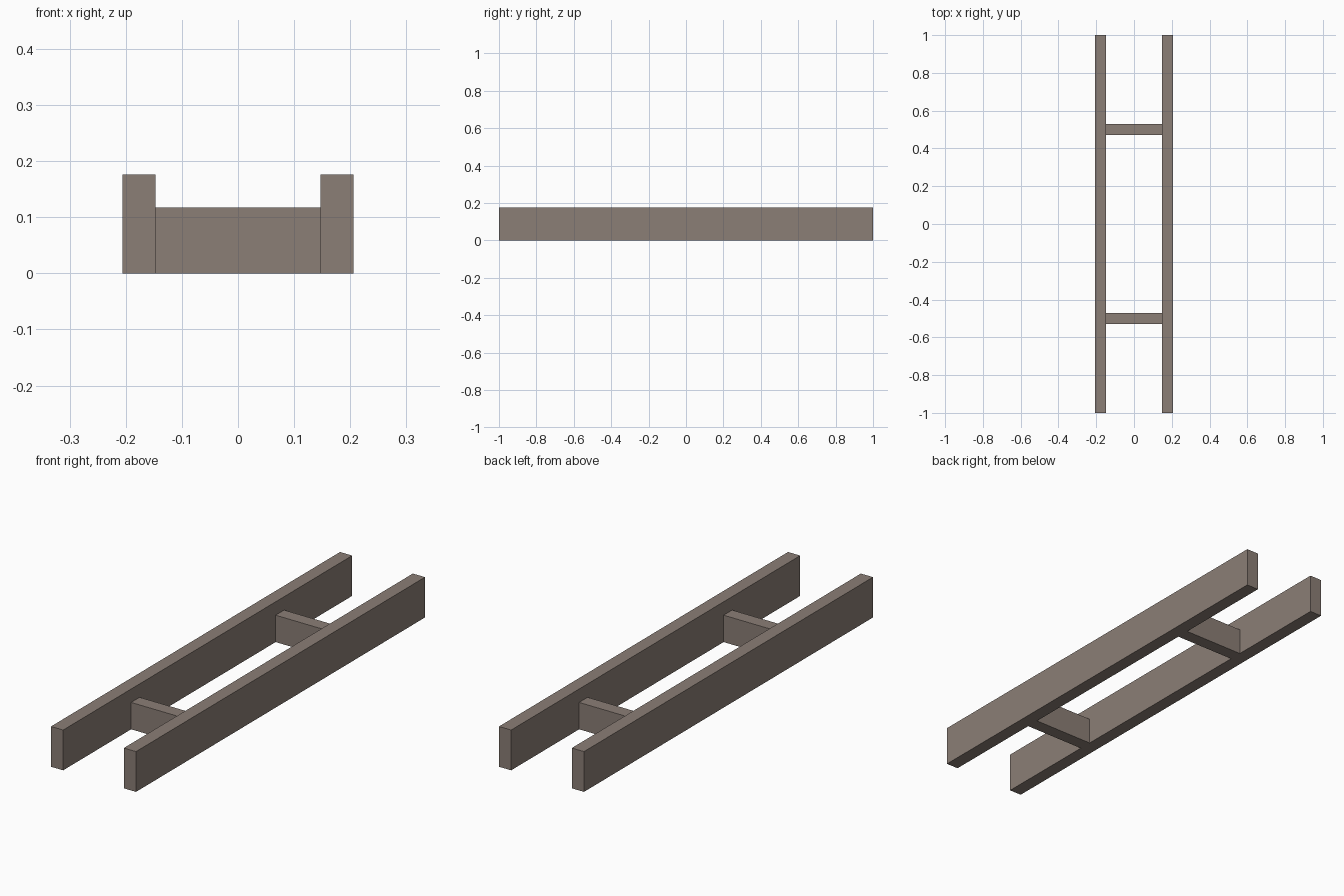
import bpy

if "Cube" in bpy.data.objects:
    bpy.data.objects.remove(bpy.data.objects["Cube"])

U = 2 / 34  # module: one beam thickness

mat = bpy.data.materials.new("weathered brown")
mat.diffuse_color = (0.258, 0.209, 0.181, 1)
mat.use_nodes = True
mat.node_tree.nodes["Principled BSDF"].inputs["Base Color"].default_value = mat.diffuse_color


def box(name, center, size):
    bpy.ops.mesh.primitive_cube_add(size=1, location=center)
    ob = bpy.context.object
    ob.name = name
    ob.scale = size
    bpy.ops.object.transform_apply(location=False, rotation=False, scale=True)
    ob.data.materials.append(mat)


# Long side rails
for side, s in (("left", -1), ("right", 1)):
    box(side + "_rail", (s * 3 * U, 0, 1.5 * U), (U, 34 * U, 3 * U))

# Lower cross beams between the rails
for end, s in (("front", -1), ("back", 1)):
    box(end + "_cross_beam", (0, s * 8.5 * U, U), (5 * U, U, 2 * U))
